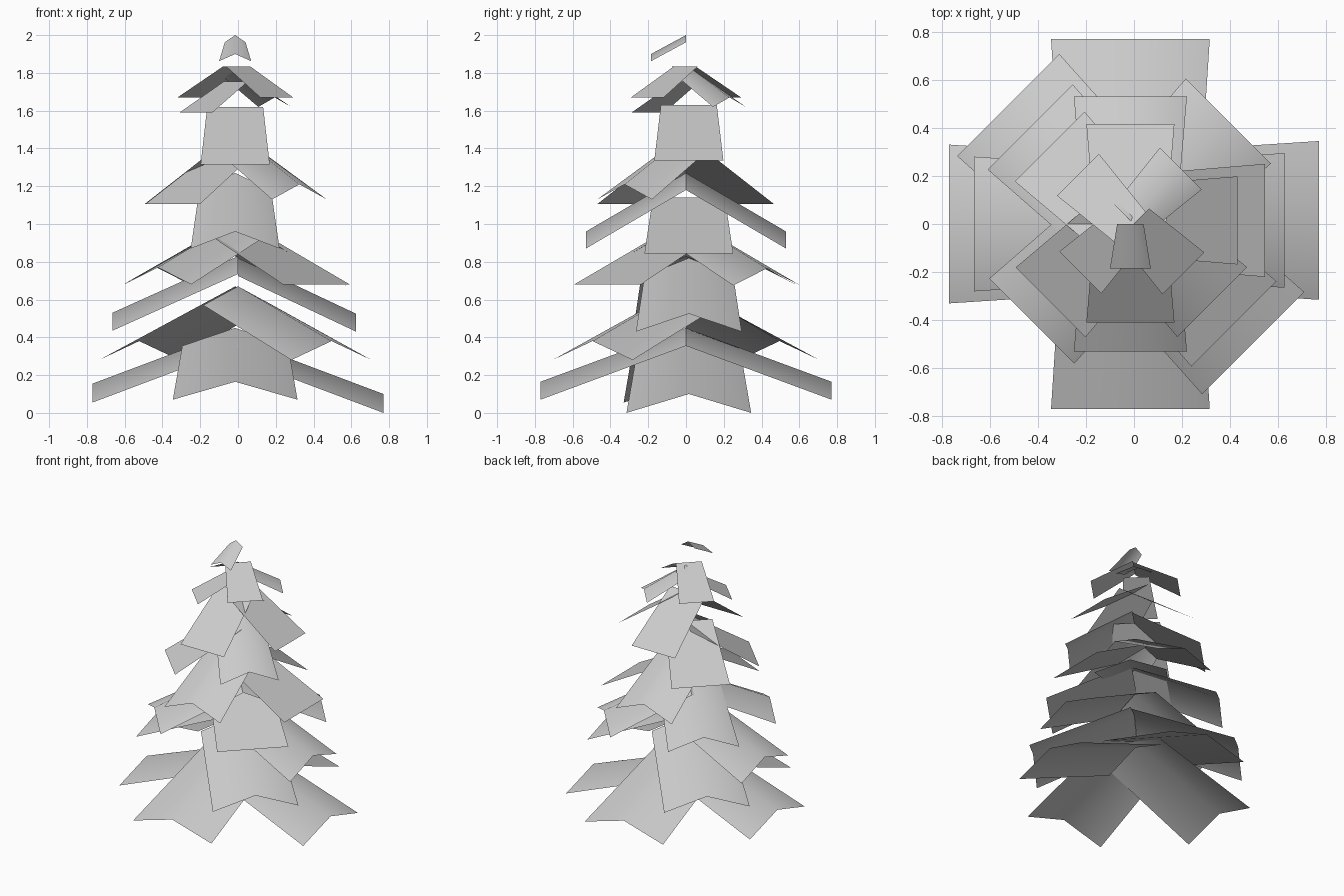
import bpy
import bmesh
from math import radians, sin, cos
from mathutils import Vector

cube = bpy.data.objects.get("Cube")
if cube:
    bpy.data.objects.remove(cube, do_unlink=True)

# One plain grey for all foliage
foliage = bpy.data.materials.new("pale_grey_foliage")
GREY = (0.6, 0.6, 0.6, 1)
foliage.diffuse_color = GREY
foliage.use_nodes = True
foliage.node_tree.nodes["Principled BSDF"].inputs["Base Color"].default_value = GREY

# Compass direction of each bough: angle and small sideways shift
DIRECTIONS = {
    "right": (0, 0.015), "back_right": (45, 0.025), "back": (90, 0.015),
    "back_left": (135, 0.02), "left": (180, 0), "front_left": (225, -0.015),
    "front": (270, -0.015), "front_right": (315, 0),
}


def bough(name, direction, reach, z_in, z_out, w_in, w_out, drop):
    """Thin tapered sheet sloping outward; drop folds it along its ridge."""
    angle, shift = DIRECTIONS[direction]
    a = radians(angle)
    radial = Vector((cos(a), sin(a), 0))
    side = Vector((-sin(a), cos(a), 0))
    bm = bmesh.new()
    rows = []
    for r, z, w in ((0, z_in, w_in), (reach, z_out, w_out)):
        row = []
        for s in ((-1, 0, 1) if drop else (-1, 1)):
            p = radial * r + side * (shift + s * w)
            p.z = z - abs(s) * drop
            row.append(bm.verts.new(p))
        rows.append(row)
    inner, outer = rows
    for i in range(len(inner) - 1):
        face = bm.faces.new((inner[i], outer[i], outer[i + 1], inner[i + 1]))
        face.smooth = True
    mesh = bpy.data.meshes.new(name)
    bm.to_mesh(mesh)
    bm.free()
    mesh.materials.append(foliage)
    obj = bpy.data.objects.new(name, mesh)
    bpy.context.collection.objects.link(obj)


# Tiers from the ground up: inner half width, outer half width, then
# each bough as direction, reach, inner height, outer height, fold drop
TIERS = {
    "ground": (0.28, 0.33, [
        ("right", 0.77, 0.39, 0.1, 0.1), ("left", 0.77, 0.445, 0.155, 0.1),
        ("front", 0.77, 0.45, 0.165, 0.095), ("back", 0.77, 0.45, 0.165, 0.095)]),
    "low_diagonal": (0.26, 0.3, [
        ("front_right", 0.7, 0.67, 0.38, 0.1), ("back_left", 0.72, 0.67, 0.38, 0.1)]),
    "low": (0.235, 0.28, [
        ("right", 0.625, 0.82, 0.525, 0.095), ("left", 0.665, 0.83, 0.53, 0.095)]),
    "middle_diagonal": (0.21, 0.25, [
        ("front_right", 0.587, 0.94, 0.68, 0), ("front_left", 0.585, 1.02, 0.77, 0.09),
        ("back_left", 0.59, 1.02, 0.77, 0.09), ("back_right", 0.58, 1.02, 0.765, 0.09)]),
    "middle": (0.19, 0.235, [
        ("right", 0.545, 1.14, 0.845, 0),
        ("front", 0.53, 1.27, 0.96, 0.09), ("back", 0.53, 1.27, 0.96, 0.09)]),
    "high_diagonal": (0.165, 0.205, [
        ("front_right", 0.46, 1.47, 1.21, 0.08), ("front_left", 0.475, 1.39, 1.105, 0),
        ("back_left", 0.475, 1.39, 1.105, 0)]),
    "high": (0.148, 0.183, [
        ("right", 0.43, 1.63, 1.335, 0),
        ("front", 0.41, 1.62, 1.315, 0), ("back", 0.415, 1.62, 1.315, 0)]),
    "upper_diagonal": (0.09, 0.123, [
        ("front_right", 0.29, 1.835, 1.67, 0), ("back_left", 0.31, 1.835, 1.67, 0),
        ("front_left", 0.3, 1.755, 1.59, 0), ("back_right", 0.3, 1.83, 1.67, 0.05)]),
    "crown": (0.055, 0.085, [("front", 0.185, 2.0, 1.9, 0.038)]),
}

for tier, (w_in, w_out, boughs) in TIERS.items():
    for direction, reach, z_in, z_out, drop in boughs:
        bough(f"{tier}_bough_{direction}", direction, reach, z_in, z_out, w_in, w_out, drop)
